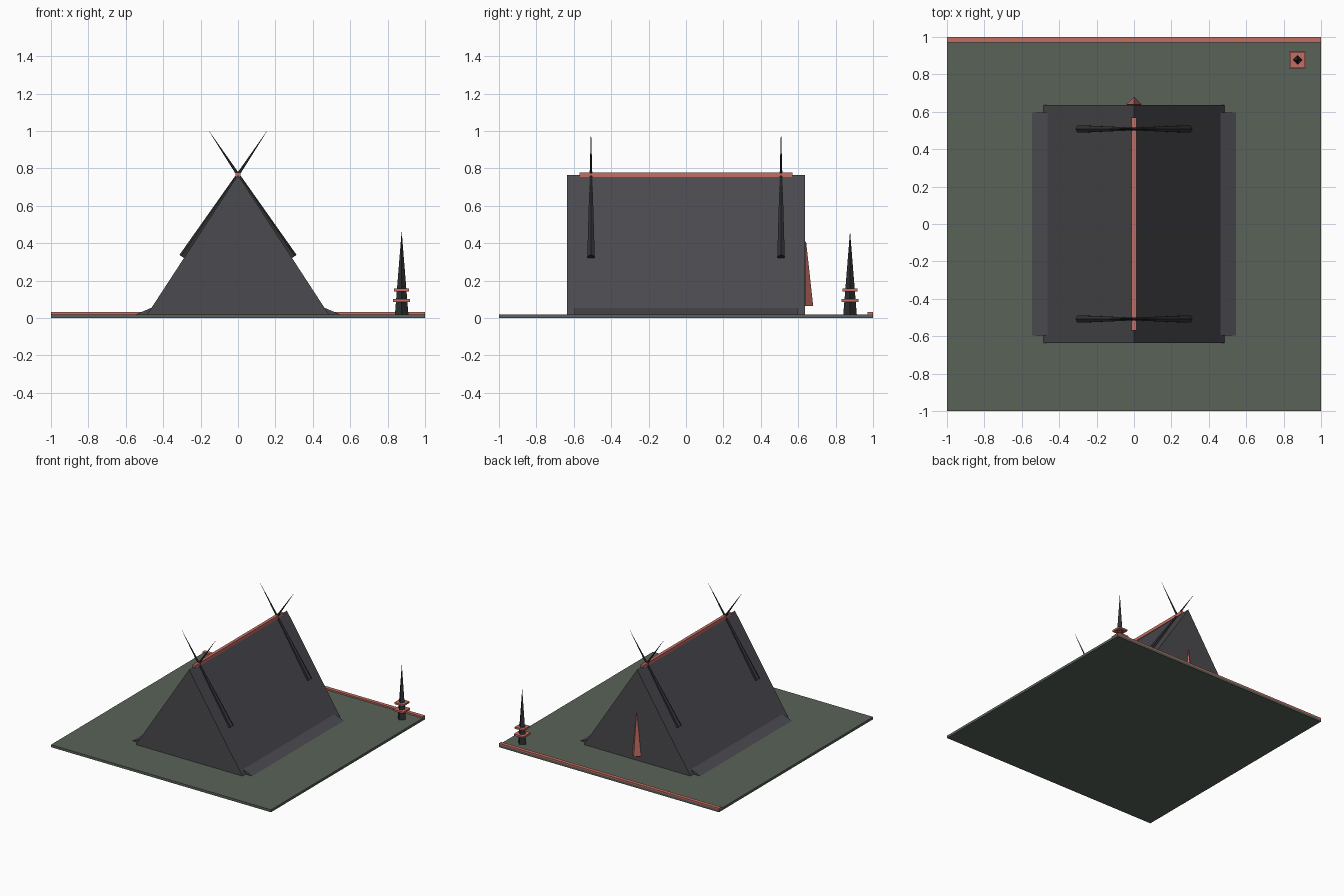
import bpy, bmesh, math
from mathutils import Vector

if "Cube" in bpy.data.objects:
    bpy.data.objects.remove(bpy.data.objects["Cube"])


def material(name, rgb):
    m = bpy.data.materials.new(name)
    m.diffuse_color = (*rgb, 1)
    m.use_nodes = True
    m.node_tree.nodes["Principled BSDF"].inputs["Base Color"].default_value = m.diffuse_color
    return m


GRASS = material("grass green", (0.100, 0.124, 0.098))
CANVAS = material("dark canvas", (0.069, 0.067, 0.077))
WOOD = material("charred wood", (0.028, 0.031, 0.032))
RED = material("faded red", (0.56, 0.155, 0.125))


def finish(name, bm, mat):
    bmesh.ops.recalc_face_normals(bm, faces=bm.faces)
    me = bpy.data.meshes.new(name)
    bm.to_mesh(me)
    bm.free()
    me.materials.append(mat)
    ob = bpy.data.objects.new(name, me)
    bpy.context.collection.objects.link(ob)
    return ob


def box(name, lo, hi, mat):
    bm = bmesh.new()
    bmesh.ops.create_cube(bm, size=1)
    for v in bm.verts:
        v.co = [l + (c + 0.5) * (h - l) for c, l, h in zip(v.co, lo, hi)]
    return finish(name, bm, mat)


def prism(name, profile, y0, y1, mat):
    """Extrude an x-z profile along y."""
    bm = bmesh.new()
    face = bm.faces.new([bm.verts.new((x, y0, z)) for x, z in profile])
    new = bmesh.ops.extrude_face_region(bm, geom=[face])["geom"]
    for v in new:
        if isinstance(v, bmesh.types.BMVert):
            v.co.y = y1
    return finish(name, bm, mat)


def spike(name, start, end, r1, r2, sides, mat):
    """Tapered rod between two points."""
    a, b = Vector(start), Vector(end)
    bm = bmesh.new()
    bmesh.ops.create_cone(bm, cap_ends=True, segments=sides,
                          radius1=r1, radius2=r2, depth=(b - a).length)
    ob = finish(name, bm, mat)
    ob.location = (a + b) / 2
    d = b - a
    if d.x or d.y:
        ob.rotation_euler = d.to_track_quat('Z', 'Y').to_euler()
    return ob


# Ground plot with a trim along the back edge
box("ground", (-1, -1, 0), (1, 1, 0.02), GRASS)
box("back_trim", (-1, 0.97, 0.015), (1, 1, 0.032), RED)

# Tent body and ridge beam
prism("tent", [(-0.485, 0.02), (0.485, 0.02), (0, 0.765)], -0.635, 0.635, CANVAS)
box("ridge_beam", (-0.0125, -0.57, 0.753), (0.0125, 0.57, 0.778), RED)

# Flared skirts and crossed poles on both sides
for s, side in ((-1, "left"), (1, "right")):
    prism(f"{side}_skirt", [(s * 0.45, 0.02), (s * 0.545, 0.02), (s * 0.463, 0.055)],
          -0.595, 0.595, CANVAS)
    for y, end in ((-0.508, "front"), (0.508, "back")):
        spike(f"{end}_{side}_pole", (s * 0.294, y, 0.325), (-s * 0.155, y, 1.0),
              0.023, 0.0005, 6, WOOD)

# Pointed door flap on the back wall
spike("door_flap", (0, 0.64, 0.065), (0, 0.64, 0.41), 0.04, 0.002, 4, RED)

# Corner post with two square collars
PX, PY = 0.875, 0.877
spike("corner_post", (PX, PY, 0.02), (PX, PY, 0.46), 0.036, 0.0005, 4, WOOD)
for name, h, z0, z1 in (("lower_collar", 0.045, 0.087, 0.101),
                        ("upper_collar", 0.040, 0.143, 0.157)):
    box(name, (PX - h, PY - h, z0), (PX + h, PY + h, z1), RED)
